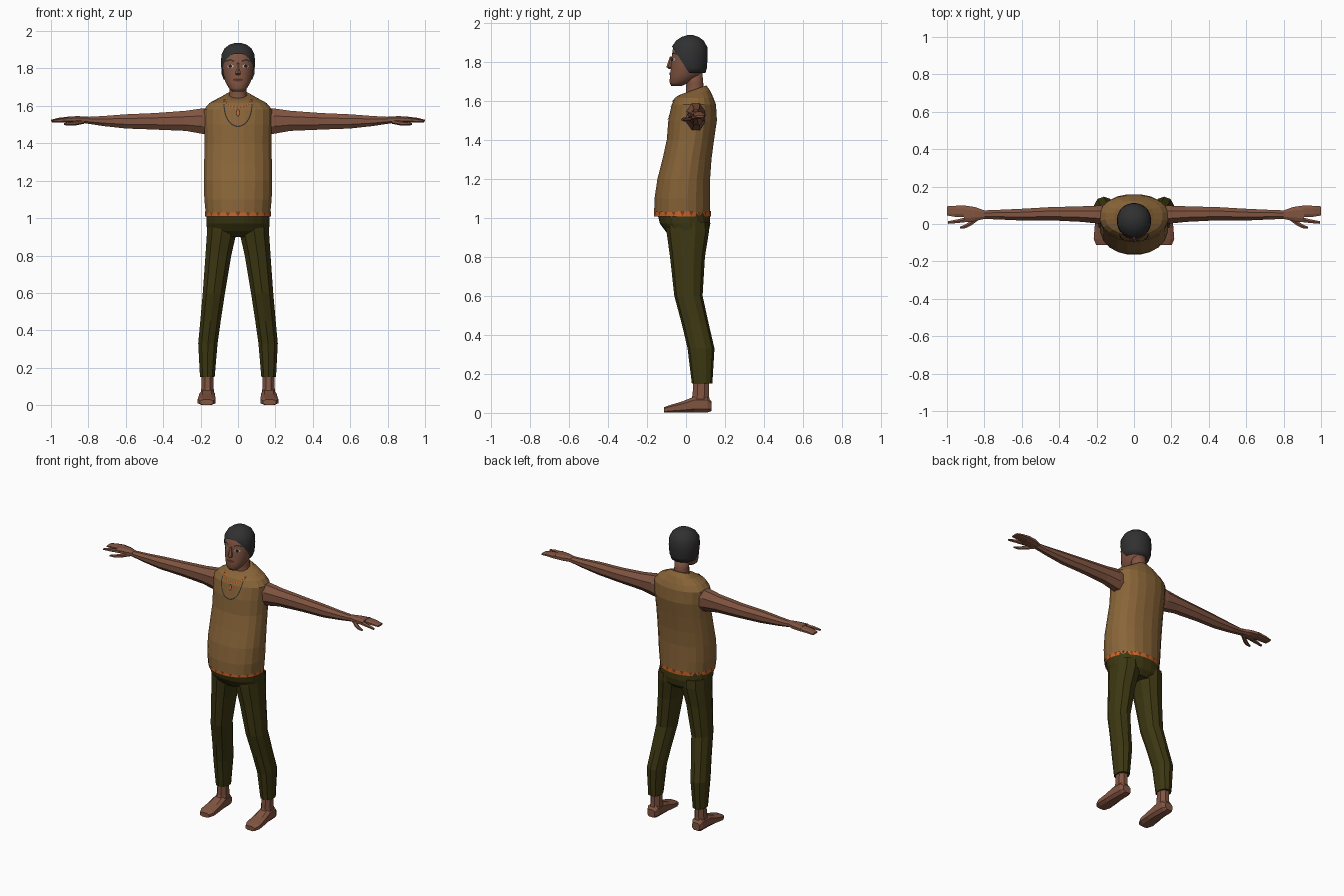
import bpy, bmesh, math
from mathutils import Vector
from mathutils.bvhtree import BVHTree

if "Cube" in bpy.data.objects:
    bpy.data.objects.remove(bpy.data.objects["Cube"])


def material(name, *rgb):
    mat = bpy.data.materials.new(name)
    mat.use_nodes = True
    mat.diffuse_color = (*rgb, 1)
    mat.node_tree.nodes["Principled BSDF"].inputs["Base Color"].default_value = (*rgb, 1)
    return mat


skin = material("skin brown", .22, .09, .053)
shirt_tan = material("shirt tan", .25, .13, .04)
olive = material("trouser olive", .046, .038, .006)
black = material("hair black", .03, .03, .03)
orange = material("trim orange", .6, .13, .02)
rust = material("trim rust", .2, .05, .015)
lip_brown = material("lip brown", .11, .035, .025)
eye_white = material("eye white", .5, .48, .45)
iris_dark = material("iris dark", .015, .012, .01)


def finish(name, bm, mats, smooth=False):
    obj = bpy.data.objects.new(name, bpy.data.meshes.new(name))
    for f in bm.faces:
        f.smooth = smooth
    bm.to_mesh(obj.data)
    bm.free()
    for m in mats:
        obj.data.materials.append(m)
    bpy.context.collection.objects.link(obj)
    return obj


def place(axis, t, a, b):
    return {"x": (t, a, b), "y": (a, t, b), "z": (a, b, t)}[axis]


def loft(name, rings, mat, axis="z", sides=8, power=2.0, side=1, smooth=False, cut=None):
    """Skin rings of (position, centre, half width, low, high, optional tilt)."""
    bm = bmesh.new()
    loops = []
    for t, centre, half, low, high, *tilt in rings:
        loop = []
        for i in range(sides):
            ang = math.tau * (i + .5) / sides
            c, s = math.cos(ang), math.sin(ang)
            a = centre + half * math.copysign(abs(c) ** (2 / power), c)
            b = (low + high) / 2 + (high - low) / 2 * math.copysign(abs(s) ** (2 / power), s)
            shift = tilt[0] * (b - (low + high) / 2) if tilt else 0
            x, y, z = place(axis, t + shift, a, b)
            loop.append(bm.verts.new((x * side, y, z)))
        loops.append(loop)
    for lower, upper in zip(loops, loops[1:]):
        for i in range(sides):
            j = (i + 1) % sides
            bm.faces.new((lower[i], lower[j], upper[j], upper[i]))
    bm.faces.new(loops[0])
    bm.faces.new(loops[-1])
    bmesh.ops.recalc_face_normals(bm, faces=bm.faces)
    if cut:
        point, normal = cut
        bmesh.ops.bisect_plane(bm, geom=bm.verts[:] + bm.edges[:] + bm.faces[:],
                               plane_co=point, plane_no=normal, clear_outer=True)
    return finish(name, bm, [mat], smooth)


def surface(obj):
    return BVHTree.FromPolygons([v.co for v in obj.data.vertices],
                                [p.vertices[:] for p in obj.data.polygons])


def project(tree, x, z, lift):
    hit, normal, _, _ = tree.ray_cast(Vector((x, -1, z)), Vector((0, 1, 0)))
    return hit + normal * lift if hit else None


def disc(name, tree, x, z, rx, rz, mat, lift, sides=12):
    """Thin oval laid on the front of a surface."""
    bm = bmesh.new()
    rim = [project(tree, x + rx * math.cos(math.tau * i / sides),
                   z + rz * math.sin(math.tau * i / sides), lift) for i in range(sides)]
    verts = [bm.verts.new(p) for p in rim if p]
    hub = bm.verts.new(project(tree, x, z, lift))
    for i, v in enumerate(verts):
        bm.faces.new((hub, v, verts[(i + 1) % len(verts)]))
    for f in bm.faces:
        if f.normal.y > 0:
            f.normal_flip()
    finish(name, bm, [mat])


def strip(name, tree, path, width, mats, lift=.004):
    """Thin ribbon along a front path, its colours alternating."""
    bm = bmesh.new()
    pairs = []
    for i, p in enumerate(path):
        d = Vector(path[min(i + 1, len(path) - 1)]) - Vector(path[max(i - 1, 0)])
        n = Vector((-d.y, d.x)).normalized() * width
        edge = [project(tree, p[0] + k * n.x, p[1] + k * n.y, lift) for k in (1, -1)]
        if all(edge):
            pairs.append([bm.verts.new(e) for e in edge])
    for i, (p, q) in enumerate(zip(pairs, pairs[1:])):
        f = bm.faces.new((p[0], p[1], q[1], q[0]))
        f.material_index = i % len(mats)
    finish(name, bm, mats)


# Shirt, with the neckline tilted down at the front
shirt = loft("shirt", [
    (1.03, 0, .175, -.165, .125), (1.1, 0, .182, -.163, .125),
    (1.2, 0, .185, -.148, .125), (1.3, 0, .183, -.122, .132),
    (1.4, 0, .18, -.1, .145), (1.5, 0, .183, -.092, .16),
    (1.58, 0, .185, -.075, .155), (1.615, 0, .155, -.058, .142),
    (1.64, 0, .105, -.04, .125, .15), (1.657, 0, .065, -.022, .105, .35),
], shirt_tan, sides=20, power=2.2)

# Trouser seat
loft("trouser_seat", [
    (.9, 0, .11, -.07, .09), (.93, 0, .166, -.105, .118),
    (.97, 0, .171, -.135, .126), (1.03, 0, .171, -.15, .122),
], olive, sides=20, power=2.2)

# Waistband of interlocking triangles
bm = bmesh.new()
count = 40
rows = [[], []]
for i in range(count):
    for k, row in enumerate(rows):
        ang = math.tau * (i + k / 2) / count
        row.append(bm.verts.new((.176 * math.cos(ang), -.018 + .146 * math.sin(ang), 1.008 + .026 * k)))
low, high = rows
for i in range(count):
    j = (i + 1) % count
    bm.faces.new((low[i], low[j], high[i]))
    bm.faces.new((low[j], high[j], high[i])).material_index = 1 if i % 2 else 0
finish("waistband", bm, [orange, rust])

# Neck and head
loft("neck", [(1.58, 0, .055, -.01, .1), (1.64, 0, .05, -.002, .097),
              (1.69, 0, .046, 0, .09), (1.75, 0, .05, -.01, .085)], skin, sides=12, smooth=True)
head = loft("head", [
    (1.677, 0, .03, -.076, -.02), (1.695, 0, .05, -.085, .02),
    (1.73, 0, .069, -.083, .075), (1.77, 0, .08, -.078, .093),
    (1.82, 0, .085, -.075, .1), (1.87, 0, .083, -.068, .1),
    (1.905, 0, .06, -.043, .08), (1.922, 0, .03, -.01, .05),
], skin, sides=20, power=2.15, smooth=True)
loft("nose", [(1.828, 0, .007, -.082, -.06), (1.785, 0, .014, -.097, -.06),
              (1.773, 0, .017, -.1, -.06), (1.764, 0, .011, -.088, -.06)], skin, sides=6)
loft("hair", [
    (1.742, 0, .078, -.075, .1), (1.77, 0, .088, -.076, .108),
    (1.83, 0, .092, -.077, .112), (1.875, 0, .089, -.075, .11),
    (1.908, 0, .072, -.052, .092), (1.928, 0, .045, -.022, .065),
    (1.937, 0, .015, .008, .035),
], black, sides=24, power=2.1, smooth=True,
     cut=((0, -.005, 1.775), (0, -.84, -.54)))

# Painted face
face = surface(head)
for side, label in ((1, "left"), (-1, "right")):
    disc(label + "_eye", face, side * .04, 1.812, .017, .009, eye_white, .002)
    disc(label + "_iris", face, side * .04, 1.812, .009, .009, iris_dark, .004)
    strip(label + "_brow", face, [(side * x, 1.838 + z) for x, z in
          ((.02, 0), (.04, .008), (.065, 0))], .004, [black], .003)
disc("lips", face, 0, 1.738, .028, .009, lip_brown, .003)

# Necklace, pendant and neckline trim
chest = surface(shirt)
turns = [math.pi * i / 24 for i in range(25)]
strip("necklace", chest, [(-.075 * math.cos(t), 1.63 - .14 * math.sin(t) ** .8) for t in turns],
      .003, [black])
strip("neckline_trim", chest, [(-.068 * math.cos(t), 1.63 - .04 * math.sin(t)) for t in turns],
      .004, [orange, rust])
disc("pendant_rim", chest, 0, 1.562, .011, .02, black, .003)
disc("pendant", chest, 0, 1.562, .007, .015, orange, .005)

# Limbs, built for each side
for side, label in ((1, "left_"), (-1, "right_")):
    def limb(name, rings, mat=skin, **options):
        loft(label + name, rings, mat, side=side, **options)

    limb("arm", [
        (.13, .05, .05, 1.44, 1.59), (.19, .05, .052, 1.445, 1.592),
        (.28, .053, .045, 1.462, 1.578), (.45, .055, .038, 1.47, 1.565),
        (.6, .05, .034, 1.476, 1.558), (.72, .05, .028, 1.49, 1.548),
        (.82, .05, .024, 1.506, 1.542)], axis="x")
    limb("palm", [
        (.8, .05, .024, 1.508, 1.543), (.85, .053, .04, 1.508, 1.546),
        (.91, .055, .047, 1.512, 1.545)], axis="x", power=2.6)
    limb("fingers", [
        (.9, .068, .034, 1.513, 1.544), (.96, .068, .031, 1.515, 1.537),
        (1, .07, .026, 1.515, 1.526)], axis="x", power=2.6)
    limb("index_finger", [
        (.88, .026, .016, 1.513, 1.542), (.95, .014, .011, 1.512, 1.534),
        (.995, .008, .008, 1.512, 1.524)], axis="x", sides=6)
    limb("thumb", [
        (.82, .04, .012, 1.505, 1.53), (.87, .006, .016, 1.495, 1.52),
        (.9, -.012, .012, 1.495, 1.515), (.93, -.02, .006, 1.497, 1.508)], axis="x", sides=6)
    limb("trouser_leg", [
        (.15, .164, .041, .03, .135), (.33, .161, .054, .008, .146),
        (.45, .147, .057, -.02, .118), (.6, .129, .062, -.06, .085),
        (.8, .105, .072, -.082, .097), (.93, .086, .083, -.1, .118),
        (.98, .086, .08, -.1, .115)], olive, sides=10, power=2.3)
    limb("ankle", [
        (.04, .165, .04, .01, .126), (.09, .163, .036, .03, .122),
        (.17, .162, .034, .035, .12)])
    limb("foot", [
        (.132, .165, .028, .008, .06), (.11, .165, .04, 0, .085),
        (.04, .165, .043, 0, .085), (-.02, .166, .047, 0, .06),
        (-.08, .168, .05, 0, .042), (-.112, .168, .036, 0, .03)], axis="y", power=3)
